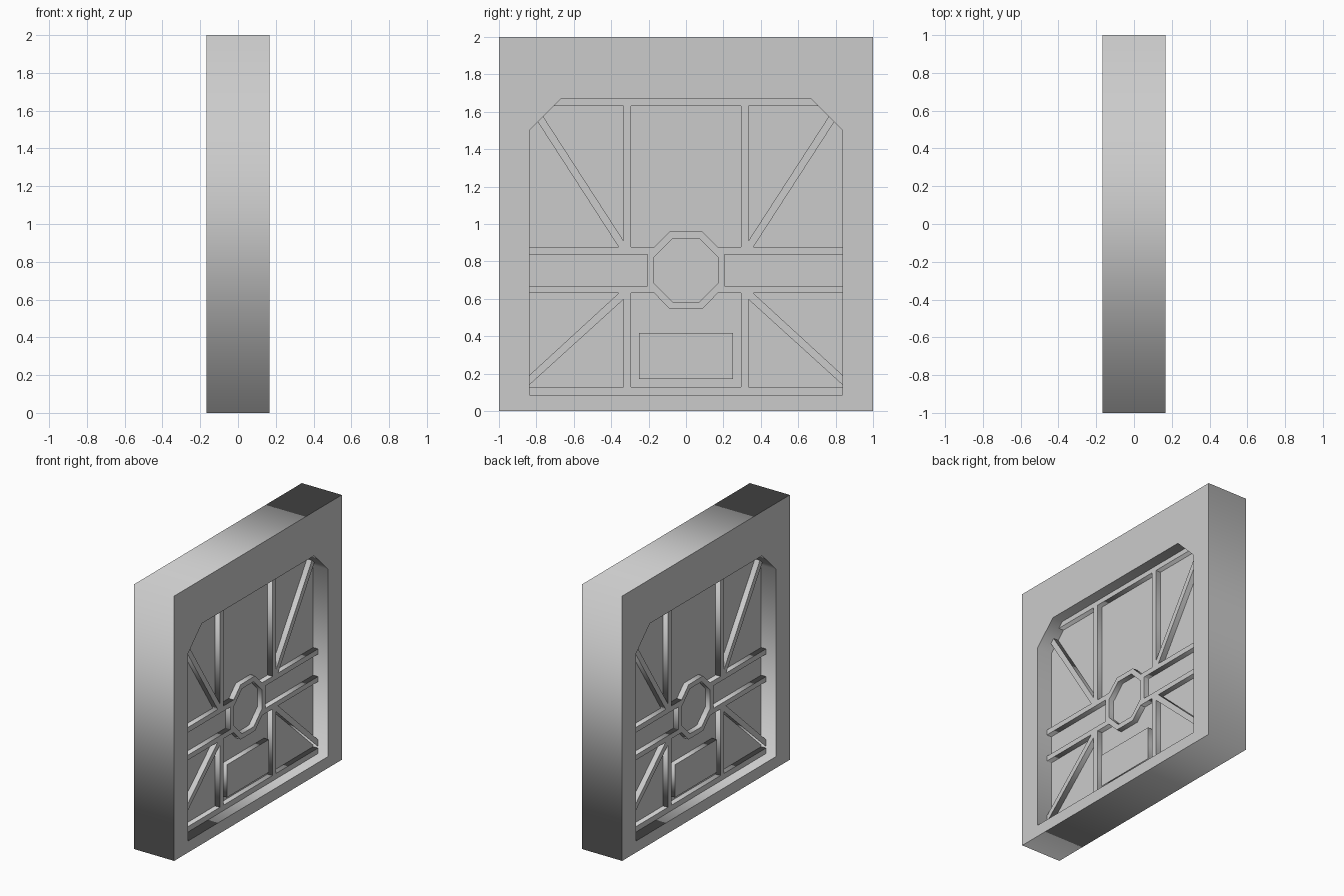
import bpy
from math import pi

if "Cube" in bpy.data.objects:
    bpy.data.objects.remove(bpy.data.objects["Cube"])

WALL, FRAME, BRACE, PANEL = 0.167, 0.083, 0.083, 0.042   # half thicknesses in x


def plate(name, half, *outlines):
    """Extrude (y, z) outlines symmetrically along x; inner outlines become holes."""
    cu = bpy.data.curves.new(name, 'CURVE')
    cu.dimensions, cu.fill_mode, cu.extrude = '2D', 'BOTH', half
    for pts in outlines:
        s = cu.splines.new('POLY')
        s.points.add(len(pts) - 1)
        for p, (y, z) in zip(s.points, pts):
            p.co = (y, z, 0, 1)
        s.use_cyclic_u = True
    ob = bpy.data.objects.new(name, cu)
    ob.rotation_euler = (pi / 2, 0, pi / 2)
    bpy.context.collection.objects.link(ob)
    bpy.ops.object.select_all(action='DESELECT')
    ob.select_set(True)
    bpy.context.view_layer.objects.active = ob
    bpy.ops.object.convert(target='MESH')
    return ob


def rect(y0, y1, z0, z1):
    return [(y0, z0), (y1, z0), (y1, z1), (y0, z1)]


def octagon(r, flat, cz=0.753):
    q = [(r, -flat), (r, flat), (flat, r), (-flat, r)]
    return [(y, cz + z) for y, z in q] + [(-y, cz - z) for y, z in q]


def pair(name, half, pts):
    """Same part on both sides of the door."""
    plate(name + "_right", half, pts)
    plate(name + "_left", half, [(-y, z) for y, z in reversed(pts)])


# Wall with clipped-corner doorway
W, B, T = 0.837, 0.087, 1.667
doorway = [(-W, B), (W, B), (W, 1.5), (0.67, T), (-0.67, T), (-W, 1.5)]
plate("wall", WALL, rect(-1, 1, 0, 2), doorway)

# Recessed door panel
plate("door_panel", PANEL, doorway)

# Top and bottom rails
plate("top_rail", FRAME, [(-0.707, 1.63), (0.707, 1.63), (0.67, T), (-0.67, T)])
plate("bottom_rail", FRAME, rect(-W, W, B, 0.128))

# Middle rails and uprights
for level, z0, z1 in (("upper", 0.838, 0.877), ("lower", 0.63, 0.668)):
    pair(level + "_middle_rail", FRAME, rect(0.17, W, z0, z1))
for level, z0, z1 in (("upper", 0.877, 1.63), ("lower", 0.128, 0.63)):
    pair(level + "_upright", FRAME, rect(0.293, 0.335, z0, z1))

# Diagonal braces
pair("upper_brace", BRACE, [(0.335, 0.877), (0.36, 0.877), (0.792, 1.545),
                            (0.763, 1.574), (0.335, 0.912)])
pair("lower_brace", BRACE, [(0.335, 0.596), (W, 0.14), (W, 0.192),
                            (0.36, 0.63), (0.335, 0.63)])

# Octagonal window ring and kick plate
plate("window_ring", FRAME, octagon(0.207, 0.086), octagon(0.17, 0.07))
plate("kick_plate", FRAME, rect(-0.25, 0.25, 0.17, 0.417))
